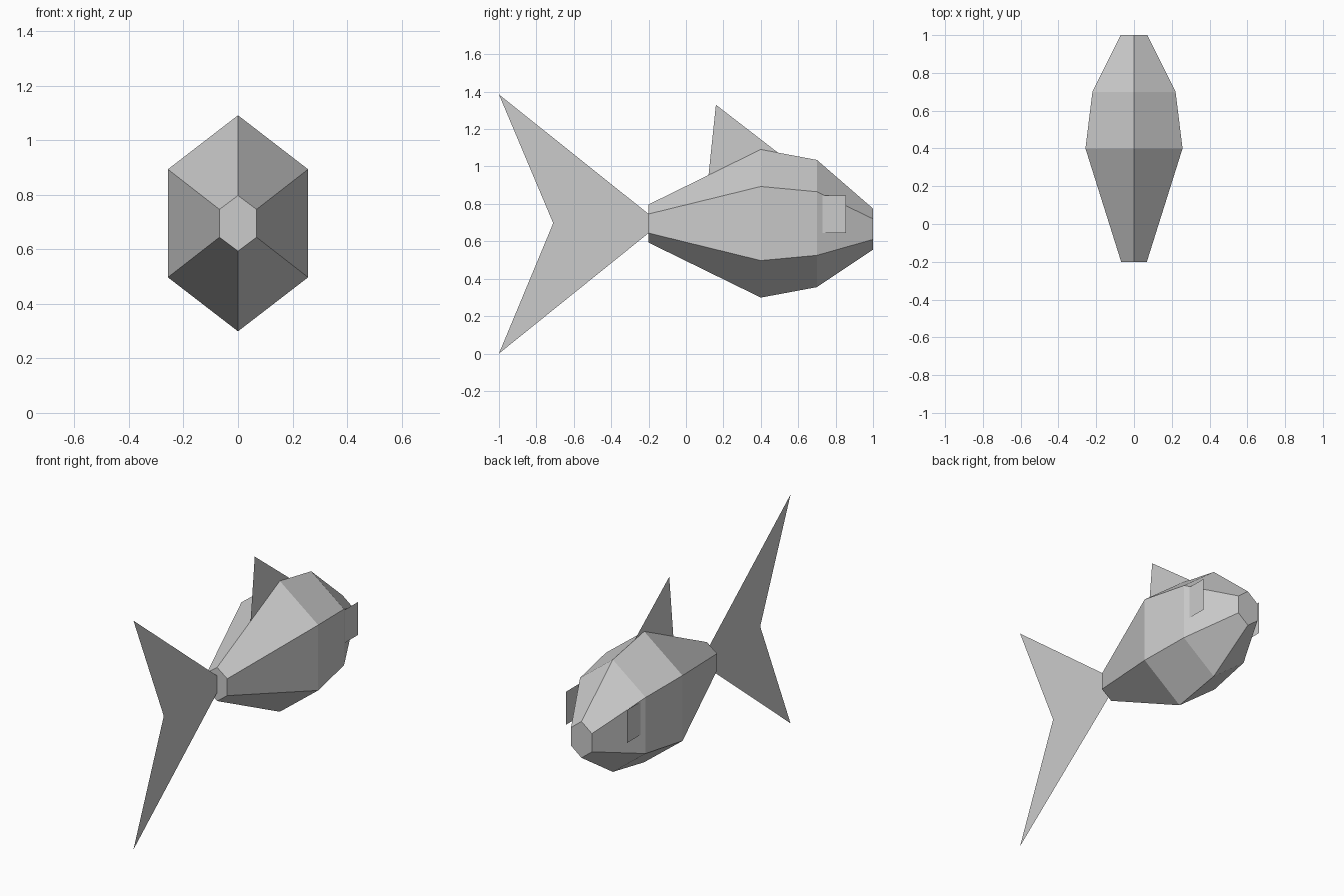
import bpy

if "Cube" in bpy.data.objects:
    bpy.data.objects.remove(bpy.data.objects["Cube"])

grey = bpy.data.materials.new("plain grey")
grey.diffuse_color = (0.6, 0.6, 0.6, 1)
grey.use_nodes = True
grey.node_tree.nodes["Principled BSDF"].inputs["Base Color"].default_value = grey.diffuse_color


def make_object(name, verts, faces):
    mesh = bpy.data.meshes.new(name)
    mesh.from_pydata(verts, [], faces)
    mesh.materials.append(grey)
    mesh.update()
    obj = bpy.data.objects.new(name, mesh)
    bpy.context.collection.objects.link(obj)
    return obj


def sheet(name, x, outline, faces=None):
    """Flat sheet in the yz plane."""
    return make_object(name, [(x, y, z) for y, z in outline],
                       faces or [tuple(range(len(outline)))])


# Body: hexagonal rings lofted from tail root to snout
# (y, centre height, half width, half height, half height of the flat side)
rings = [
    (-0.2, 0.695, 0.068, 0.102, 0.051),
    (0.4, 0.695, 0.257, 0.396, 0.198),
    (0.7, 0.695, 0.22, 0.34, 0.17),
    (1.0, 0.665, 0.07, 0.11, 0.055),
]
verts, faces = [], []
for y, zc, w, h, s in rings:
    verts += [(0, y, zc + h), (w, y, zc + s), (w, y, zc - s),
              (0, y, zc - h), (-w, y, zc - s), (-w, y, zc + s)]
for r in range(len(rings) - 1):
    for i in range(6):
        a, b = r * 6 + i, r * 6 + (i + 1) % 6
        faces.append((a, a + 6, b + 6, b))
last = (len(rings) - 1) * 6
faces += [tuple(range(6)), tuple(range(last + 5, last - 1, -1))]
make_object("body", verts, faces)

# Forked tail fin
sheet("tail_fin", 0,
      [(-0.2, 0.746), (-1, 1.385), (-0.71, 0.697), (-1, 0.0), (-0.2, 0.644)],
      [(0, 1, 2), (0, 2, 4), (2, 3, 4)])

# Back fin, its base sunk into the body
sheet("back_fin", 0, [(0.115, 0.9), (0.16, 1.33), (0.52, 1.052)])

# Square eye plates, rear part sunk into the head
for side, x in (("right", 0.205), ("left", -0.205)):
    sheet(side + "_eye", x,
          [(0.655, 0.645), (0.855, 0.645), (0.855, 0.845), (0.655, 0.845)])
